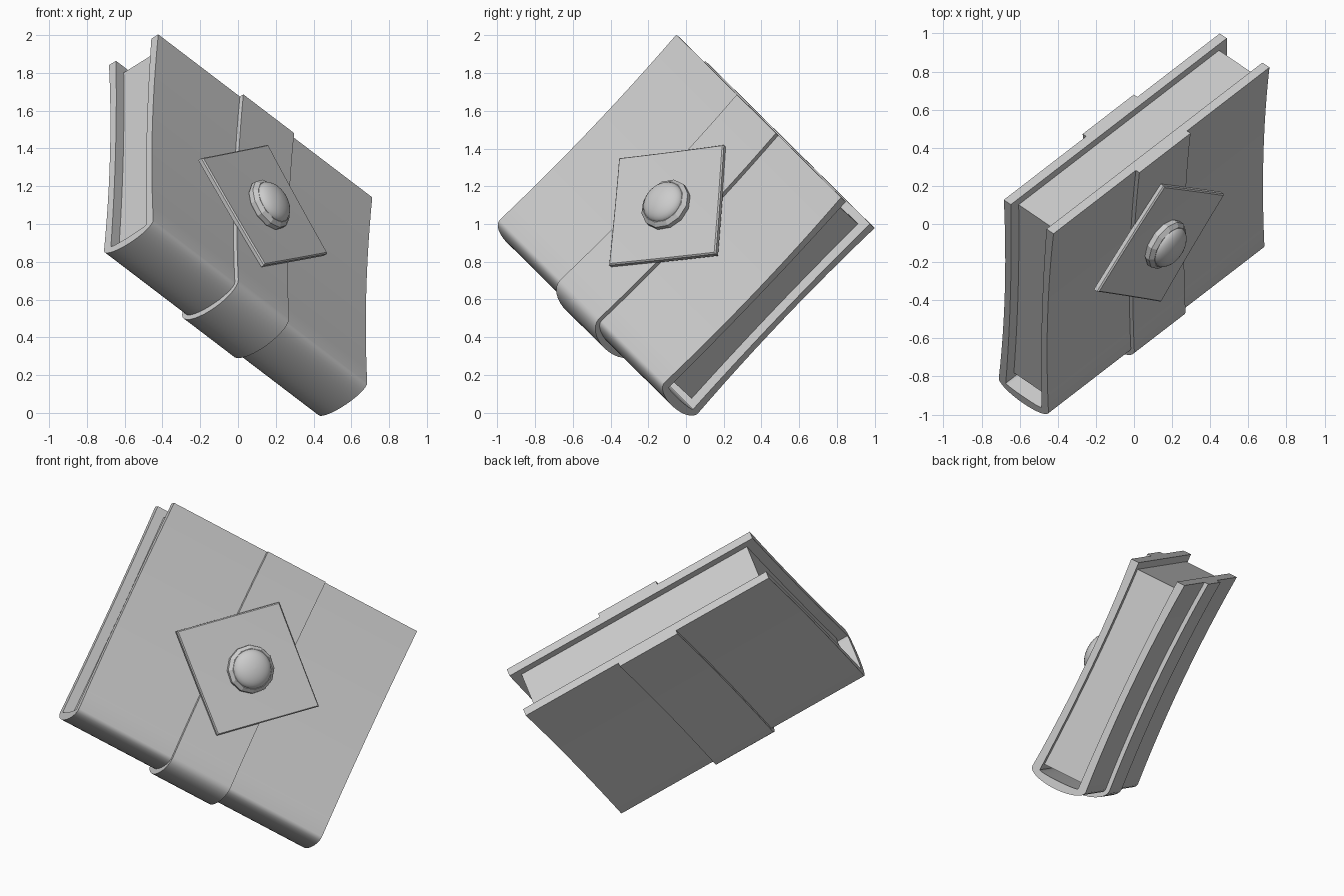
import bpy, bmesh, math
from mathutils import Matrix, Vector

if "Cube" in bpy.data.objects:
    bpy.data.objects.remove(bpy.data.objects["Cube"])

# Tilted frame of the book: x along spine, y spine to fore edge, z out of front cover
U = Vector((0.679, 0.523, -0.517)).normalized()
V = Vector((0.022, 0.692, 0.722))
V = (V - U * V.dot(U)).normalized()
N = U.cross(V)
FRAME = Matrix.Translation((0.131, -0.083, 1.081)) @ Matrix((U, V, N)).transposed().to_4x4()

LEN, HALF, THICK, BOW = 1.67, 0.679, 0.355, 0.025

grey = bpy.data.materials.new("grey")
grey.diffuse_color = (0.6, 0.6, 0.6, 1)
grey.use_nodes = True
grey.node_tree.nodes["Principled BSDF"].inputs["Base Color"].default_value = grey.diffuse_color


def bow(y):
    """Inward sag of the covers between spine and fore edge."""
    return -BOW * max(0, 1 - (y / HALF) ** 2)


def finish(name, bm, smooth=True):
    bmesh.ops.recalc_face_normals(bm, faces=bm.faces)
    me = bpy.data.meshes.new(name)
    bm.to_mesh(me)
    bm.free()
    ob = bpy.data.objects.new(name, me)
    bpy.context.collection.objects.link(ob)
    ob.matrix_world = FRAME
    me.materials.append(grey)
    if smooth:
        bpy.ops.object.select_all(action='DESELECT')
        ob.select_set(True)
        bpy.context.view_layer.objects.active = ob
        bpy.ops.object.shade_smooth_by_angle(angle=math.radians(35))
    return ob


def profile(off, bulge, sag=1.0):
    """C-shaped path: front cover, rounded spine, back cover."""
    ys = [HALF - 2 * HALF * i / 12 for i in range(13)]
    front = [(y, off + sag * bow(y)) for y in ys]
    arc = [(-HALF - bulge * math.sin(math.pi * i / 16),
            -THICK / 2 + (THICK / 2 + off) * math.cos(math.pi * i / 16)) for i in range(1, 16)]
    back = [(y, -THICK - z) for y, z in reversed(front)]
    return front + arc + back


def wrap(name, outer, inner, half_len):
    """Extrude the band between two C paths along the spine."""
    bm = bmesh.new()
    rings = []
    for o, i in zip(outer, inner):
        rings.append([bm.verts.new((x, *p)) for x, p in
                      ((-half_len, o), (half_len, o), (half_len, i), (-half_len, i))])
    for a, b in zip(rings, rings[1:]):
        for k in range(4):
            bm.faces.new((a[k], a[(k + 1) % 4], b[(k + 1) % 4], b[k]))
    bm.faces.new(rings[0])
    bm.faces.new(rings[-1])
    return finish(name, bm)


def lathe(pts, sides, z):
    """Revolve (radius, height) points around the cover normal."""
    bm = bmesh.new()
    rings = [[bm.verts.new((r * math.cos(2 * math.pi * k / sides),
                            r * math.sin(2 * math.pi * k / sides), z + h))
              for k in range(sides)] for r, h in pts]
    for a, b in zip(rings, rings[1:]):
        for k in range(sides):
            m = (k + 1) % sides
            bm.faces.new((a[k], a[m], b[m], b[k]))
    bm.faces.new(rings[0])
    bm.faces.new(rings[-1])
    return bm


# Cover and the strap around it
wrap("cover", profile(0, 0.062), profile(-0.05, 0.012, 0.6), LEN / 2)
wrap("strap", profile(0.025, 0.097), profile(-0.005, 0.057), 0.198)

# Page block
bm = bmesh.new()
bmesh.ops.create_cube(bm, size=1)
for v in bm.verts:
    v.co.x *= LEN - 0.12
    v.co.y = -HALF + 0.035 if v.co.y < 0 else HALF - 0.045
    v.co.z = -THICK / 2 + v.co.z * (THICK - 0.1)
finish("pages", bm, False)

# Diamond clasp plate, curved with the cover, with a softened upper edge
bm = bmesh.new()
layers = ((1.0, 0.022), (1.0, 0.044), (0.98, 0.052))
STEPS = 12
rows = []
for i in range(STEPS + 1):
    t = -1 + 2 * i / STEPS
    row = []
    for s, h in layers:
        y = 0.44 * t * s
        x = max(0.49 * (1 - abs(t)) * s, 0.0005)
        row.append([bm.verts.new((sx * x - 0.01, y, h + bow(y))) for sx in (-1, 1)])
    rows.append(row)
for a, b in zip(rows, rows[1:]):
    loop_a = [a[0][0], a[1][0], a[2][0], a[2][1], a[1][1], a[0][1]]
    loop_b = [b[0][0], b[1][0], b[2][0], b[2][1], b[1][1], b[0][1]]
    for k in range(6):
        m = (k + 1) % 6
        bm.faces.new((loop_a[k], loop_a[m], loop_b[m], loop_b[k]))
for r in (rows[0], rows[-1]):
    bm.faces.new([r[0][0], r[1][0], r[2][0], r[2][1], r[1][1], r[0][1]])
finish("clasp_plate", bm)

# Faceted setting and domed stud
setting = [(0.13, 0), (0.143, 0.02), (0.143, 0.045), (0.122, 0.065)]
finish("stud_setting", lathe(setting, 12, 0.015), False)
dome = [(0.118 * math.cos(a), 0.06 * math.sin(a))
        for a in [math.pi / 2 * i / 8.2 for i in range(9)]]
finish("stud_dome", lathe(dome, 32, 0.073))
